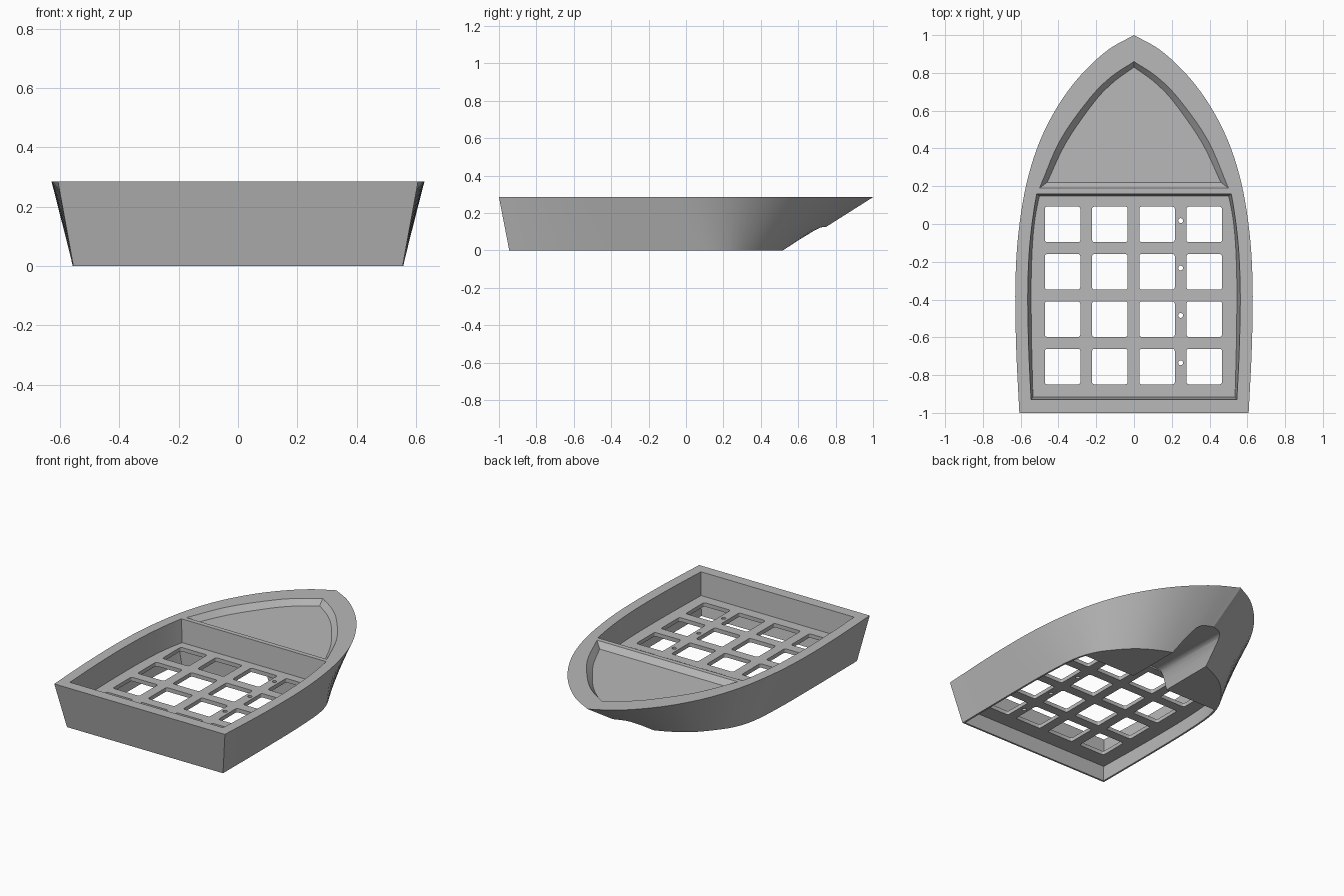
import bpy, bmesh, math
from mathutils import Vector

cube = bpy.data.objects.get("Cube")
if cube:
    bpy.data.objects.remove(cube, do_unlink=True)

HEIGHT = 0.285
FLOOR_TOP, FLOOR_BOTTOM = 0.14, 0.115

grey = bpy.data.materials.new("plain grey")
grey.use_nodes = True
grey.diffuse_color = (0.48, 0.48, 0.48, 1)
grey.node_tree.nodes["Principled BSDF"].inputs["Base Color"].default_value = grey.diffuse_color


def smooth_path(pts, steps=5):
    """Catmull-Rom curve through 2D points."""
    p = [Vector(q) for q in pts]
    p = [2 * p[0] - p[1]] + p + [2 * p[-1] - p[-2]]
    out = []
    for a, b, c, d in zip(p, p[1:], p[2:], p[3:]):
        for i in range(steps):
            t = i / steps
            out.append(0.5 * (2 * b + (c - a) * t + (2 * a - 5 * b + 4 * c - d) * t ** 2
                              + (3 * b - a - 3 * c + d) * t ** 3))
    return out + [p[-2]]


def mirrored(half, z):
    """Closed ring from a half outline, bow to stern."""
    left = [Vector((x, y, z)) for x, y in half]
    right = [Vector((-x, y, z)) for x, y in reversed(half) if x > 1e-5]
    return left + right


def add_loft(bm, rings):
    rows = [[bm.verts.new(co) for co in ring] for ring in rings]
    n = len(rows[0])
    for low, high in zip(rows, rows[1:]):
        for i in range(n):
            j = (i + 1) % n
            bm.faces.new((low[i], low[j], high[j], high[i]))
    bm.faces.new(rows[0][::-1])
    bm.faces.new(rows[-1])


def make_object(name, *lofts):
    bm = bmesh.new()
    for rings in lofts:
        add_loft(bm, rings)
    bmesh.ops.recalc_face_normals(bm, faces=bm.faces)
    mesh = bpy.data.meshes.new(name)
    bm.to_mesh(mesh)
    bm.free()
    mesh.materials.append(grey)
    ob = bpy.data.objects.new(name, mesh)
    bpy.context.collection.objects.link(ob)
    return ob


# Hull outlines, bow to stern
deck = smooth_path([(0, 1), (.14, .92), (.28, .79), (.4, .63), (.5, .435), (.57, .21),
                    (.612, -.05), (.628, -.32), (.624, -.65), (.607, -1)])
keel = smooth_path([(0, .55), (.1, .528), (.22, .48), (.33, .41), (.42, .315), (.49, .215),
                    (.535, .08), (.553, -.15), (.557, -.5), (.555, -.945)])


def section(z):
    return [k.lerp(d, z / HEIGHT) for k, d in zip(keel, deck)]


def inner_ring(z, inset, front, back_inset, z_out=None):
    """Ring following the hull side between a straight front and the stern."""
    path = section(z)
    back = path[-1].y + back_inset
    half = []
    for i in range(25):
        y = front + (back - front) * i / 24
        for a, b in zip(path, path[1:]):
            if b.y <= y <= a.y:
                half.append((a.lerp(b, (a.y - y) / (a.y - b.y)).x - inset, y))
                break
    return mirrored(half, z if z_out is None else z_out)


def extended(low, high, extra):
    """Continue a wall past its upper ring so that the cut is clean."""
    return [h + (h - l) * extra for l, h in zip(low, high)]


hull = make_object("boat_hull", [mirrored(keel, 0), mirrored(deck, HEIGHT)])

# Open cockpit above the floor
low = inner_ring(FLOOR_TOP, .047, .148, .055)
high = inner_ring(HEIGHT, .066, .16, .07)
cockpit = make_object("cockpit_cutter", [low, extended(low, high, .1)])

# Hollow below the floor
low = inner_ring(0, .012, .15, .012)
high = inner_ring(FLOOR_BOTTOM, .014, .15, .014)
hollow = make_object("hollow_cutter", [extended(high, low, .1), high])

# Shallow tray in the bow deck
rim = mirrored(smooth_path([(0, .86), (.12, .78), (.235, .665), (.39, .445), (.5, .19)]), HEIGHT)
base = mirrored(smooth_path([(0, .83), (.11, .75), (.215, .64), (.36, .43), (.46, .22)]),
                HEIGHT - .035)
tray = make_object("tray_cutter", [base, extended(base, rim, .2)])

# Rounded channel under the bow
arch = [(.134, -.02), (.13, 0), (.115, .05), (.1, .09), (.088, .11), (.072, .121), (.05, .125)]
arch += [(-x, z) for x, z in reversed(arch)]
channel = make_object("channel_cutter", [[Vector((x, y, z)) for x, z in arch] for y in (.145, 1.1)])


# Grid of square openings and a row of small holes in the floor
def square_ring(cx, cy, half, r, z):
    ring = []
    for k in range(4):
        for s in range(4):
            a = math.radians(90 * k + 30 * s)
            sx, sy = ((1, 1), (-1, 1), (-1, -1), (1, -1))[k]
            ring.append(Vector((cx + sx * (half - r) + r * math.cos(a),
                                cy + sy * (half - r) + r * math.sin(a), z)))
    return ring


def round_ring(cx, cy, r, z, n=16):
    return [Vector((cx + r * math.cos(math.tau * i / n), cy + r * math.sin(math.tau * i / n), z))
            for i in range(n)]


openings = []
for row in range(4):
    y = -.002 - .251 * row
    for col in range(4):
        x = -.378 + .25 * col
        openings.append([square_ring(x, y, .094, .012, z) for z in (.09, .17)])
    openings.append([round_ring(.247, y + .02, .013, z) for z in (.09, .17)])
grid = make_object("floor_opening_cutter", *openings)

# Carve the hull
cutters = [cockpit, hollow, tray, channel, grid]
for cutter in cutters:
    mod = hull.modifiers.new(cutter.name, 'BOOLEAN')
    mod.operation = 'DIFFERENCE'
    mod.solver = 'EXACT'
    mod.object = cutter
    cutter.hide_render = True
bpy.context.view_layer.update()
carved = bpy.data.meshes.new_from_object(hull.evaluated_get(bpy.context.evaluated_depsgraph_get()))
hull.modifiers.clear()
hull.data = carved
for cutter in cutters:
    bpy.data.objects.remove(cutter, do_unlink=True)

# Smooth sides with crisp edges
bpy.ops.object.select_all(action='DESELECT')
hull.select_set(True)
bpy.context.view_layer.objects.active = hull
bpy.ops.object.shade_smooth_by_angle(angle=math.radians(25))
